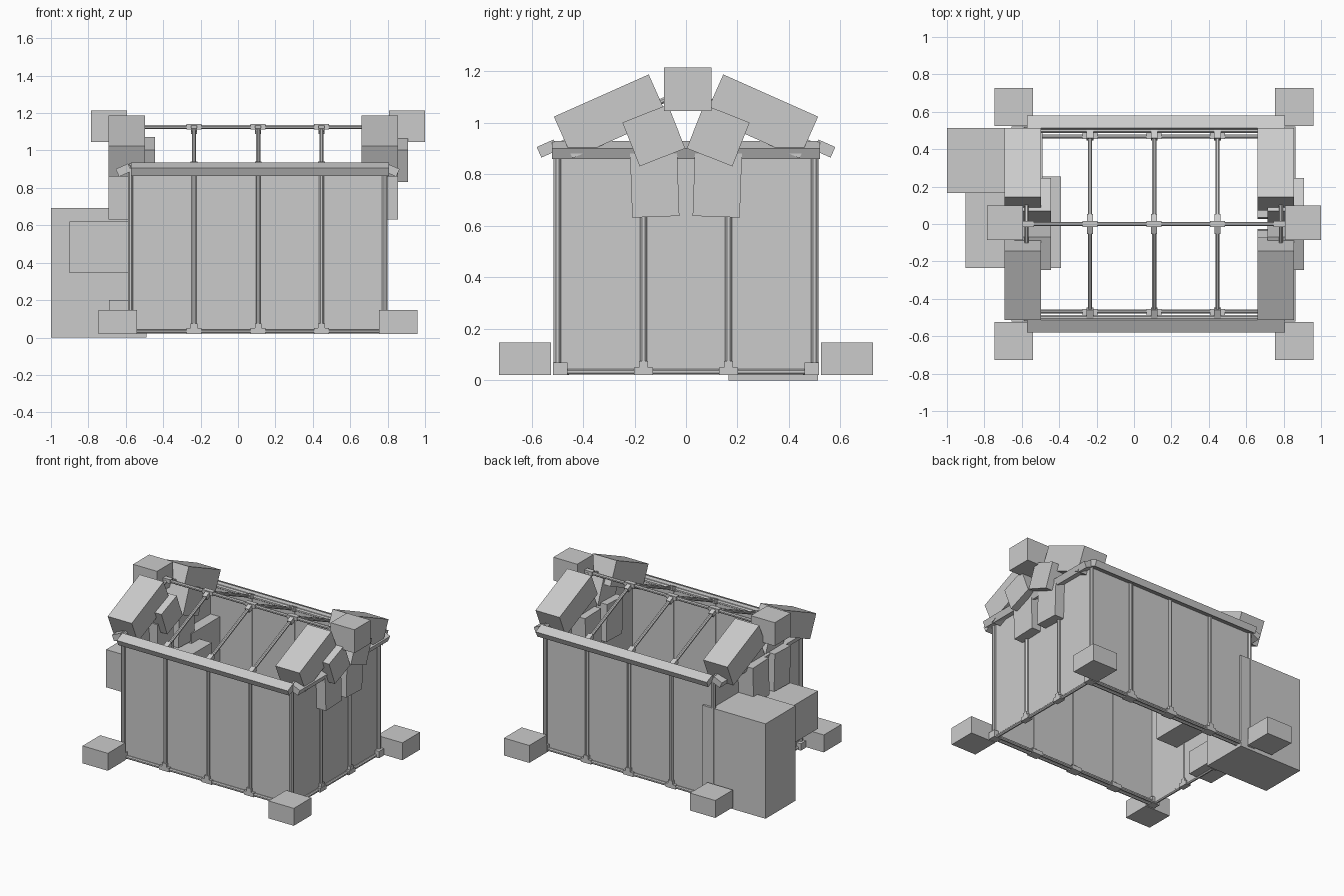
import bpy
import bmesh
import math
from mathutils import Vector, Matrix

cube = bpy.data.objects.get("Cube")
if cube:
    bpy.data.objects.remove(cube, do_unlink=True)

GREY = (0.6, 0.6, 0.6, 1)
mat = bpy.data.materials.new("plain grey")
mat.use_nodes = True
mat.diffuse_color = GREY
shader = mat.node_tree.nodes["Principled BSDF"]
shader.inputs["Base Color"].default_value = GREY
shader.inputs["Roughness"].default_value = 0.7


def add_object(name, bm):
    bmesh.ops.recalc_face_normals(bm, faces=bm.faces[:])
    mesh = bpy.data.meshes.new(name)
    bm.to_mesh(mesh)
    bm.free()
    mesh.materials.append(mat)
    obj = bpy.data.objects.new(name, mesh)
    bpy.context.collection.objects.link(obj)
    return obj


def block(name, centre, size, angle=0, axis='X'):
    bm = bmesh.new()
    m = (Matrix.Translation(centre) @ Matrix.Rotation(math.radians(angle), 4, axis)
         @ Matrix.Diagonal((*size, 1)))
    bmesh.ops.create_cube(bm, size=1, matrix=m)
    return add_object(name, bm)


def span(name, x, y, z):
    """Block given by its range along each axis."""
    ranges = (x, y, z)
    return block(name, [(a + b) / 2 for a, b in ranges], [abs(b - a) for a, b in ranges])


def tube(name, start, end, radius=0.012):
    """Eight-sided tube with flats turned to the front and sides."""
    a, b = Vector(start), Vector(end)
    d = b - a
    bm = bmesh.new()
    m = (Matrix.Translation((a + b) / 2) @ d.to_track_quat('Z', 'Y').to_matrix().to_4x4()
         @ Matrix.Rotation(math.pi / 8, 4, 'Z'))
    bmesh.ops.create_cone(bm, cap_ends=True, segments=8, radius1=radius,
                          radius2=radius, depth=d.length, matrix=m)
    return add_object(name, bm)


# Frame measures
LEFT, RIGHT = -0.575, 0.785
MIDDLE = (LEFT + RIGHT) / 2
HALF = 0.5
EAVE, RIDGE, FLOOR = 0.905, 1.125, 0.033
BAYS = (-0.235, 0.108, 0.447)
ENDS = (LEFT, RIGHT)
TILT = 24

# Long sides: panel, rails, posts, joints, gutter
for s, side in ((-1, "front"), (1, "back")):
    y = s * HALF
    span(side + "_wall", ENDS, (s * 0.49, s * 0.496), (FLOOR, EAVE))
    tube(side + "_bottom_rail", (LEFT, y, FLOOR), (RIGHT, y, FLOOR))
    tube(side + "_inner_rail", (LEFT, s * 0.467, FLOOR), (RIGHT, s * 0.467, FLOOR))
    tube(side + "_top_rail", (LEFT, y, EAVE), (RIGHT, y, EAVE), 0.014)
    for x in BAYS:
        tube(side + "_post", (x, y, FLOOR), (x, y, EAVE), 0.014)
        span(side + "_post_foot", (x - 0.04, x + 0.04), (s * 0.455, s * 0.515), (0.02, 0.05))
        span(side + "_post_socket", (x - 0.018, x + 0.018), (s * 0.482, s * 0.515), (0.05, 0.075))
        tube(side + "_rafter", (x, s * 0.49, EAVE + 0.005), (x, 0, RIDGE))
        block(side + "_ridge_socket", (x, s * 0.025, RIDGE - 0.012), (0.032, 0.05, 0.032), -s * TILT)
        block(side + "_eave_socket", (x, s * 0.475, EAVE + 0.012), (0.036, 0.05, 0.032), -s * TILT)
    for x in ENDS:
        tube(side + "_corner_post", (x, y, FLOOR), (x, y, EAVE), 0.015)
        span(side + "_corner_foot", (x - 0.03, x + 0.03), (s * 0.46, s * 0.517), (0.02, 0.07))
        tube(side + "_end_rafter", (x, s * 0.49, EAVE + 0.005), (x, 0, RIDGE))
    block(side + "_gutter", (MIDDLE + 0.012, s * 0.538, 0.9), (1.38, 0.072, 0.045), -s * TILT)

# Gable ends: panel, rails, posts, joints, gutter
for s, x, end in ((-1, LEFT, "right_end"), (1, RIGHT, "left_end")):
    span(end + "_wall", (x - s * 0.01, x - s * 0.004), (-HALF, HALF), (FLOOR, EAVE))
    tube(end + "_bottom_rail", (x, -HALF, FLOOR), (x, HALF, FLOOR))
    tube(end + "_top_rail", (x, -HALF, EAVE), (x, HALF, EAVE), 0.014)
    block(end + "_gutter", (x + s * 0.037, 0, 0.895), (0.072, 1.04, 0.045), s * TILT, 'Y')
    for y in (-0.165, 0.165):
        tube(end + "_post", (x, y, FLOOR), (x, y, EAVE), 0.014)
        span(end + "_post_foot", (x - 0.02, x + 0.02), (y - 0.037, y + 0.037), (0.02, 0.05))
        span(end + "_post_socket", (x - 0.018, x + 0.018), (y - 0.018, y + 0.018), (0.05, 0.075))

# Ridge pole and its joints
tube("ridge_pole", (LEFT, 0, RIDGE), (RIGHT, 0, RIDGE))
for x in BAYS + ENDS:
    span("ridge_joint", (x - 0.04, x + 0.04), (-0.017, 0.017), (1.113, 1.142))

# Blocks set around each gable
for shift, end in ((-1.353, "right_end"), (0, "left_end")):
    for s in (-1, 1):
        block(end + "_roof_block", (0.758 + shift, s * 0.293, 1.025), (0.194, 0.403, 0.177), -s * TILT)
        block(end + "_brace_block", (0.811 + shift, s * 0.125, 0.951), (0.194, 0.19, 0.183), -s * 21.5)
        block(end + "_hanging_block", (0.758 + shift, s * 0.122, 0.77), (0.194, 0.183, 0.27), -s * 2)
span("right_end_ridge_block", (-0.786, -0.593), (-0.086, 0.1), (1.045, 1.215))
span("left_end_ridge_block", (0.807, 1.0), (-0.086, 0.1), (1.045, 1.215))

# Blocks at the ground corners
for s in (-1, 1):
    for x in (-0.643, 0.857):
        span("corner_block", (x - 0.102, x + 0.102), (s * 0.524, s * 0.727), (0.02, 0.147))

# Blocks at the doorway end
span("doorway_block", (-1.0, -0.49), (0.165, 0.512), (0.0, 0.692))
span("window_block", (-0.9, -0.39), (-0.235, 0.255), (0.345, 0.62))
span("low_block", (-0.69, -0.5), (-0.03, 0.16), (0.03, 0.2))
